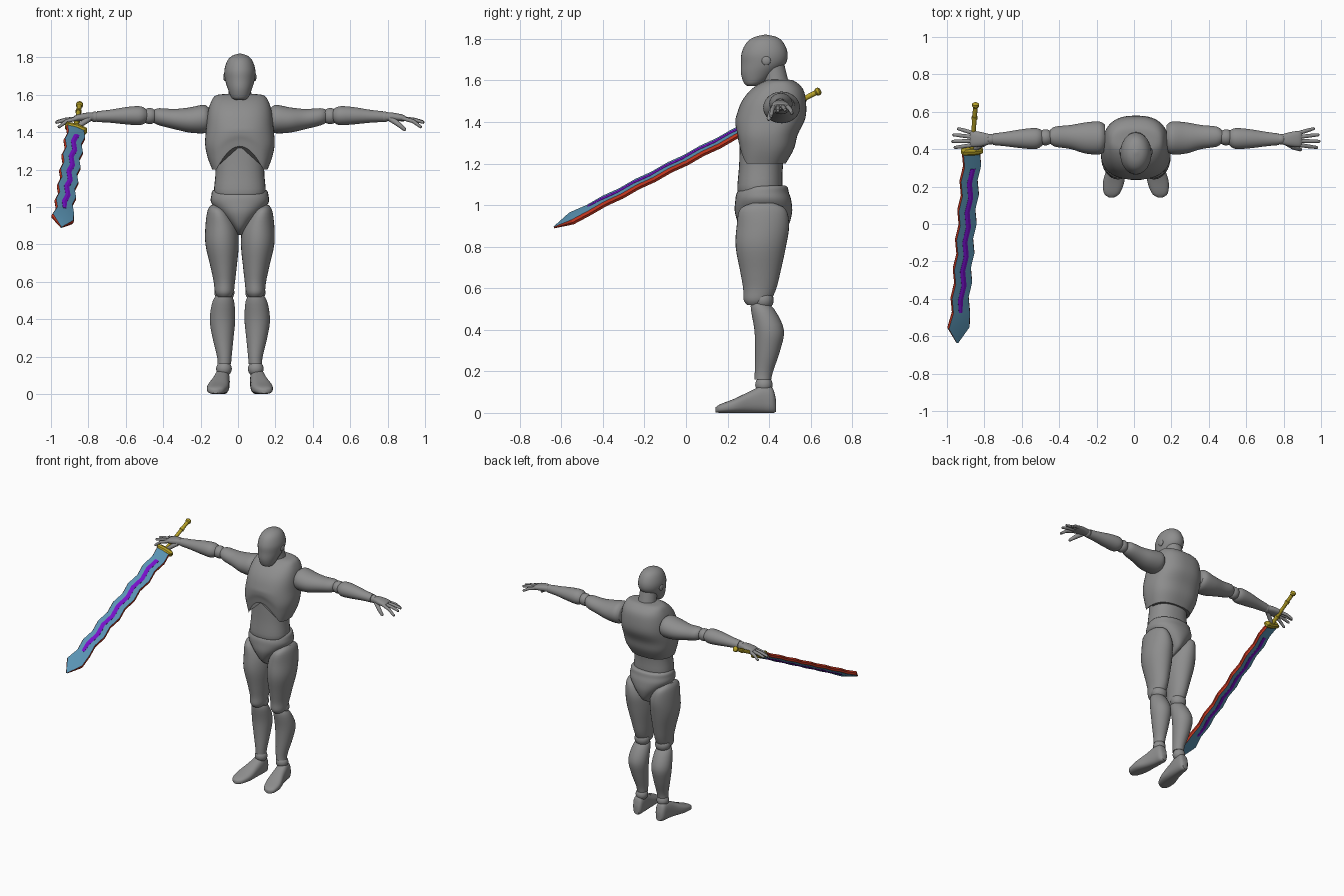
import bpy, bmesh
from math import cos, sin, pi, radians
from mathutils import Vector

cube = bpy.data.objects.get("Cube")
if cube:
    bpy.data.objects.remove(cube, do_unlink=True)


def material(name, red, green, blue):
    mat = bpy.data.materials.new(name)
    mat.use_nodes = True
    color = (red, green, blue, 1)
    mat.diffuse_color = color
    mat.node_tree.nodes["Principled BSDF"].inputs["Base Color"].default_value = color
    return mat


GRAY = material("body gray", .27, .27, .27)
BLUE = material("blade blue", .1, .29, .45)
RED = material("edge red", .6, .04, .015)
PURPLE = material("core purple", .19, .005, .6)
GOLD = material("hilt gold", .46, .35, .02)
CENTER = .01   # x of the figure's own symmetry plane


def finish(name, bm, mats, angle=40):
    bmesh.ops.recalc_face_normals(bm, faces=bm.faces)
    mesh = bpy.data.meshes.new(name)
    bm.to_mesh(mesh)
    bm.free()
    for mat in mats:
        mesh.materials.append(mat)
    mesh.shade_smooth()
    mesh.set_sharp_from_angle(angle=radians(angle))
    obj = bpy.data.objects.new(name, mesh)
    bpy.context.collection.objects.link(obj)
    return obj


def skin(bm, rings):
    """Bridge rings of points and close both ends."""
    rings = [[bm.verts.new(p) for p in ring] for ring in rings]
    count = len(rings[0])
    faces = []
    for low, high in zip(rings, rings[1:]):
        for i in range(count):
            j = (i + 1) % count
            faces.append(bm.faces.new((low[i], low[j], high[j], high[i])))
    bm.faces.new(rings[0][::-1])
    bm.faces.new(rings[-1])
    return faces


def smooth_path(stations, steps=4):
    """Catmull-Rom samples through the stations."""
    pts = [Vector(s) for s in stations]
    pts = [pts[0]] + pts + [pts[-1]]
    out = []
    for a, b, c, d in zip(pts, pts[1:], pts[2:], pts[3:]):
        for k in range(steps):
            t = k / steps
            out.append((b * 2 + (c - a) * t + (a * 2 - b * 5 + c * 4 - d) * t * t
                        + (b * 3 - a - c * 3 + d) * t * t * t) / 2)
    return out + [pts[-1]]


def loft(name, stations, axis="z", power=2, side=1, shape=None, sides=32):
    """Each station: position on axis, two centre values, two radii."""
    rings = []
    for p, a, b, ra, rb in smooth_path(stations):
        ra, rb = max(ra, .002), max(rb, .002)
        ring = []
        for i in range(sides):
            ang = 2 * pi * i / sides
            c, s = cos(ang), sin(ang)
            u = a + ra * abs(c) ** (2 / power) * (1 if c > 0 else -1)
            v = b + rb * abs(s) ** (2 / power) * (1 if s > 0 else -1)
            x, y, z = {"z": (u, v, p), "x": (p, u, v), "y": (u, p, v)}[axis]
            if shape:
                z = shape(x, y, z)
            ring.append((CENTER + side * x, y, max(z, 0)))
        rings.append(ring)
    bm = bmesh.new()
    skin(bm, rings)
    return finish(name, bm, [GRAY], 50)


def ball(name, center, radius, side=1, scale=(1, 1, 1), mat=GRAY, offset=CENTER):
    bm = bmesh.new()
    bmesh.ops.create_uvsphere(bm, u_segments=24, v_segments=14, radius=radius)
    bmesh.ops.scale(bm, vec=scale, verts=bm.verts)
    x, y, z = center
    bmesh.ops.translate(bm, vec=(offset + side * x, y, z), verts=bm.verts)
    return finish(name, bm, [mat])


def tube(name, points, radii, mat=GRAY, sides=12):
    points = [Vector(p) for p in points]
    rings = []
    for i, p in enumerate(points):
        ahead = points[min(i + 1, len(points) - 1)] - points[max(i - 1, 0)]
        u = ahead.cross(Vector((.1, .3, 1))).normalized()
        v = ahead.cross(u).normalized()
        rings.append([p + radii[i] * (u * cos(2 * pi * k / sides) + v * sin(2 * pi * k / sides))
                      for k in range(sides)])
    bm = bmesh.new()
    skin(bm, rings)
    return finish(name, bm, [mat])


def rib_arch(x, y, z):
    """Raise the lower front of the chest shell into an arch."""
    base, top = 1.2, 1.43
    if y > .37 or z > top:
        return z
    edge = base + .125 * max(0, 1 - (x / .125) ** 2)
    return edge + (z - base) * (top - edge) / (top - base)


# Head, ears and neck
loft("head", [(1.572, 0, .315, .02, .015), (1.585, 0, .325, .045, .045),
              (1.63, 0, .345, .064, .08), (1.68, 0, .372, .079, .107),
              (1.73, 0, .378, .083, .111), (1.78, 0, .38, .068, .09),
              (1.808, 0, .383, .042, .055), (1.82, 0, .383, .005, .006)])
loft("neck", [(1.54, 0, .44, .07, .07), (1.6, 0, .432, .062, .06), (1.69, 0, .415, .055, .055)])
loft("collar", [(1.54, 0, .43, .085, .085), (1.57, 0, .428, .08, .08), (1.58, 0, .428, .06, .06)])

# Torso
loft("chest", [(1.2, 0, .365, .148, .115), (1.27, 0, .382, .174, .137),
               (1.34, 0, .388, .186, .15), (1.42, 0, .408, .18, .167),
               (1.5, 0, .423, .172, .154), (1.56, 0, .44, .155, .122),
               (1.598, 0, .45, .125, .07), (1.604, 0, .45, .05, .03)],
     power=2.5, shape=rib_arch, sides=64)
loft("abdomen", [(1.05, 0, .355, .11, .09), (1.075, 0, .355, .138, .108),
                 (1.2, 0, .362, .13, .106), (1.38, 0, .385, .14, .125)], power=2.3)
loft("pelvis", [(.85, 0, .37, .015, .05), (.89, 0, .375, .04, .11),
                (.96, 0, .373, .105, .137), (1.02, 0, .372, .152, .135),
                (1.06, 0, .37, .153, .125), (1.09, 0, .378, .142, .108),
                (1.095, 0, .378, .1, .08)], power=2.2)

# Limbs, once for each side
for side, label in ((1, "left"), (-1, "right")):
    ball(label + "_ear", (.08, .386, 1.695), .022, side, (.4, 1, 1))
    loft(label + "_thigh", [(1.01, .135, .37, .02, .05), (.98, .118, .37, .055, .11),
                            (.9, .1, .37, .084, .126), (.8, .095, .36, .089, .121),
                            (.68, .087, .358, .07, .097), (.6, .083, .355, .057, .08),
                            (.545, .083, .343, .05, .066), (.52, .083, .335, .035, .042)],
         side=side)
    ball(label + "_knee", (.083, .372, .543), .05, side, (1.08, 1, 1))
    loft(label + "_shin", [(.54, .085, .345, .025, .03), (.5, .088, .368, .056, .056),
                           (.4, .093, .4, .068, .071), (.3, .09, .393, .056, .06),
                           (.2, .083, .375, .039, .044), (.16, .083, .37, .036, .04)],
         side=side)
    ball(label + "_ankle", (.085, .375, .135), .042, side)
    loft(label + "_foot", [(.143, .13, .015, .015, .012), (.165, .128, .021, .043, .021),
                           (.23, .118, .033, .057, .034), (.31, .103, .052, .047, .053),
                           (.37, .095, .065, .041, .066), (.415, .092, .06, .035, .061),
                           (.433, .09, .035, .02, .03)], axis="y", power=2.6, side=side)
    loft(label + "_upper_arm", [(.165, .46, 1.468, .07, .062), (.195, .46, 1.47, .088, .076),
                                (.27, .46, 1.465, .083, .067), (.35, .465, 1.47, .064, .054),
                                (.43, .467, 1.482, .054, .046), (.46, .467, 1.485, .035, .035)],
         axis="x", side=side)
    ball(label + "_elbow", (.483, .463, 1.486), .043, side)
    loft(label + "_forearm", [(.495, .46, 1.488, .035, .03), (.53, .457, 1.488, .055, .05),
                              (.6, .456, 1.488, .052, .047), (.7, .454, 1.485, .038, .034),
                              (.765, .453, 1.483, .031, .029)], axis="x", side=side)
    ball(label + "_wrist", (.775, .453, 1.482), .028, side)
    loft(label + "_palm", [(.78, .453, 1.482, .026, .022), (.82, .453, 1.482, .037, .022),
                           (.87, .455, 1.476, .043, .018), (.888, .455, 1.472, .036, .012)],
         axis="x", power=2.4, side=side)

    # Fingers from little to index, then the thumb
    for i, (reach, spread, drop) in enumerate(((.075, .024, .03), (.1, .012, .015),
                                               (.105, -.002, .02), (.092, -.014, .045))):
        y = .486 - .021 * i
        path = [(.87, y, 1.474), (.88 + reach * .5, y + spread * .6, 1.472 - drop * .3),
                (.877 + reach, y + spread, 1.472 - drop), (.881 + reach, y + spread, 1.47 - drop)]
        tube(label + "_finger_" + str(i + 1),
             [(CENTER + side * a, b, c) for a, b, c in path], (.011, .0105, .008, .003))
    thumb = [(.805, .435, 1.472), (.845, .41, 1.445), (.88, .398, 1.415), (.886, .396, 1.408)]
    tube(label + "_thumb", [(CENTER + side * a, b, c) for a, b, c in thumb],
         (.016, .014, .01, .004))

# Sword frame: along the blade, across it and out of its upper face
guard_point = Vector((-.866, .39, 1.42))
along = (Vector((-.945, -.64, .89)) - guard_point).normalized()
flat = along.cross(Vector((0, 0, 1))).normalized()
roll = radians(20)
across = flat * cos(roll) + flat.cross(along) * sin(roll)
out = across.cross(along)


def place(t, u, v):
    return guard_point + along * t + across * u + out * v


def blade_part(name, stations, edge, ridge, mats, bulge=0):
    """Stations: distance, sideways offset, half width, thickness factor."""
    rings = []
    for t, mid, half, thick in stations:
        e, r = edge * thick, ridge * thick
        profile = [(-half, e), (0, r), (half, e), (half + bulge * thick, 0),
                   (half, -e), (0, -r), (-half, -e), (-half - bulge * thick, 0)]
        rings.append([place(t, mid + u, v) for u, v in profile])
    bm = bmesh.new()
    for i, face in enumerate(skin(bm, rings)):
        if i % 8 in (2, 3, 6, 7):
            face.material_index = len(mats) - 1
    return finish(name, bm, mats, 15)


# Wavy blade with red sides and a purple core
STEP = .088
wave = [(i * STEP, .007 * (-1) ** i) for i in range(12)]
blade_part("blade", [(t, mid, .046, 1) for t, mid in wave]
           + [(1.06, 0, .058, 1), (1.155, 0, .004, .3)], .013, .018, [BLUE, RED], .005)
blade_part("blade_core", [(t + .012, mid, .014, 1) for t, mid in wave[1:11]]
           + [(.965, 0, .01, 1)], .018, .021, [PURPLE])

# Hilt
blade_part("guard", [(-.018, 0, .04, .7), (-.008, 0, .056, 1), (.008, 0, .056, 1),
                     (.018, 0, .04, .7)], .019, .026, [GOLD], .006)
tube("grip", [place(t, 0, 0) for t in (0, -.1, -.2, -.275)], (.014, .012, .012, .013), GOLD)
for i, distance in enumerate((-.07, -.2)):
    tube("grip_ring_" + str(i + 1), [place(distance + d, 0, 0) for d in (-.008, .008)],
         (.016, .016), GOLD)
tube("pommel", [place(t, 0, 0) for t in (-.262, -.27, -.283, -.29)],
     (.012, .019, .019, .01), GOLD)
